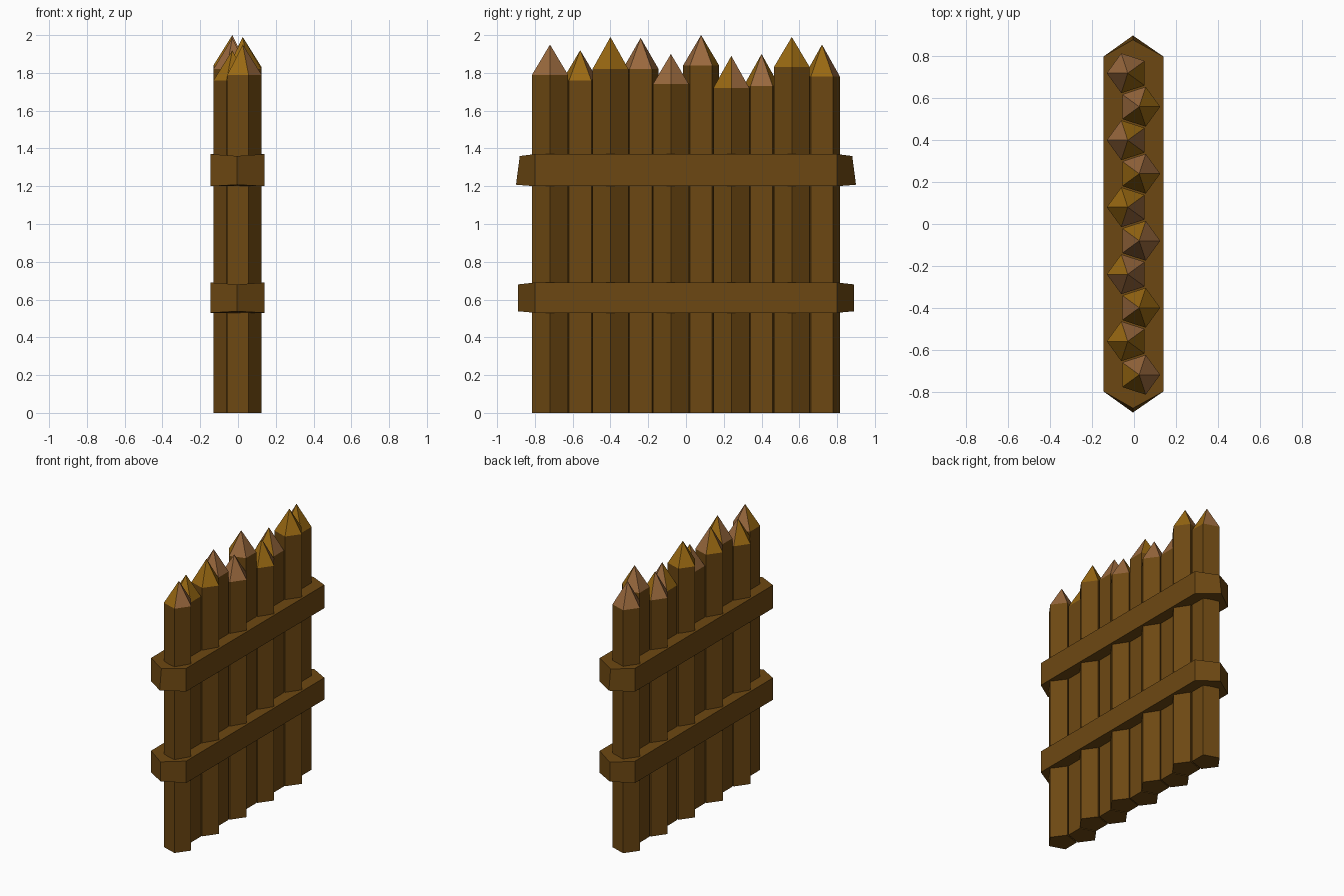
import bpy, bmesh, math
from mathutils import Vector

cube = bpy.data.objects.get("Cube")
if cube:
    bpy.data.objects.remove(cube, do_unlink=True)


def material(name, rgb):
    m = bpy.data.materials.new(name)
    m.use_nodes = True
    col = (*rgb, 1)
    m.diffuse_color = col
    m.node_tree.nodes["Principled BSDF"].inputs["Base Color"].default_value = col
    return m


bark = material("dark wood", (0.152, 0.064, 0.006))
honey = material("honey cut wood", (0.32, 0.14, 0.006))
pale = material("pale cut wood", (0.32, 0.14, 0.047))


def finish(bm, name, mats):
    bmesh.ops.recalc_face_normals(bm, faces=bm.faces[:])
    mesh = bpy.data.meshes.new(name)
    bm.to_mesh(mesh)
    bm.free()
    for m in mats:
        mesh.materials.append(m)
    ob = bpy.data.objects.new(name, mesh)
    bpy.context.collection.objects.link(ob)
    return ob


def prism(bm, bottom, top):
    """Side walls and bottom between two matching rings; returns the top ring."""
    lo = [bm.verts.new(p) for p in bottom]
    hi = [bm.verts.new(p) for p in top]
    n = len(lo)
    bm.faces.new(lo[::-1])
    for i in range(n):
        j = (i + 1) % n
        bm.faces.new((lo[i], lo[j], hi[j], hi[i]))
    return hi


# Five-sided sharpened stakes, alternately pointing to either side
def stake(number, y, shoulder, peak, cuts):
    side = 1 if number % 2 == 0 else -1
    x = 0.025 if side > 0 else -0.03
    turn = 0 if side > 0 else math.pi
    angles = [turn + i * math.tau / 5 for i in range(5)]
    ring = [(x + 0.1 * math.cos(a), y + 0.1 * math.sin(a)) for a in angles]
    bm = bmesh.new()
    hi = prism(bm, [(*p, 0) for p in ring], [(*p, shoulder) for p in ring])
    tip = bm.verts.new((x, y, peak))
    for i, cut in enumerate(cuts):
        f = bm.faces.new((hi[i], hi[(i + 1) % 5], tip))
        f.material_index = 1 if cut == "h" else 2
    finish(bm, f"stake_{number + 1}", (bark, honey, pale))


# Shoulder height, peak height and cut-face wood (h = honey, p = pale)
stakes = [
    (1.79, 1.95, "pphhp"), (1.76, 1.92, "hhhph"),
    (1.82, 1.99, "hhphh"), (1.82, 1.985, "pppph"),
    (1.74, 1.90, "phppp"), (1.84, 2.00, "hpphh"),
    (1.72, 1.89, "pphhh"), (1.73, 1.90, "phphp"),
    (1.83, 1.99, "hpphh"), (1.78, 1.95, "phhpp"),
]
for k, (shoulder, peak, cuts) in enumerate(stakes):
    stake(k, -0.72 + 0.16 * k, shoulder, peak, cuts)


# Crossbands with pointed ends wrapping the whole row
def band(name, z0, z1, end_low, end_high):
    def ring(z, end, dz):
        return [Vector(p) for p in (
            (0.14, -0.8, z), (0.14, 0.8, z), (-0.005, end, z + dz),
            (-0.145, 0.8, z), (-0.145, -0.8, z), (-0.005, -end, z + dz))]
    bm = bmesh.new()
    hi = prism(bm, ring(z0, end_low, 0.008), ring(z1, end_high, -0.01))
    bm.faces.new(hi)
    finish(bm, name, (bark,))


band("lower_crossband", 0.53, 0.69, 0.89, 0.89)
band("upper_crossband", 1.20, 1.37, 0.90, 0.88)
